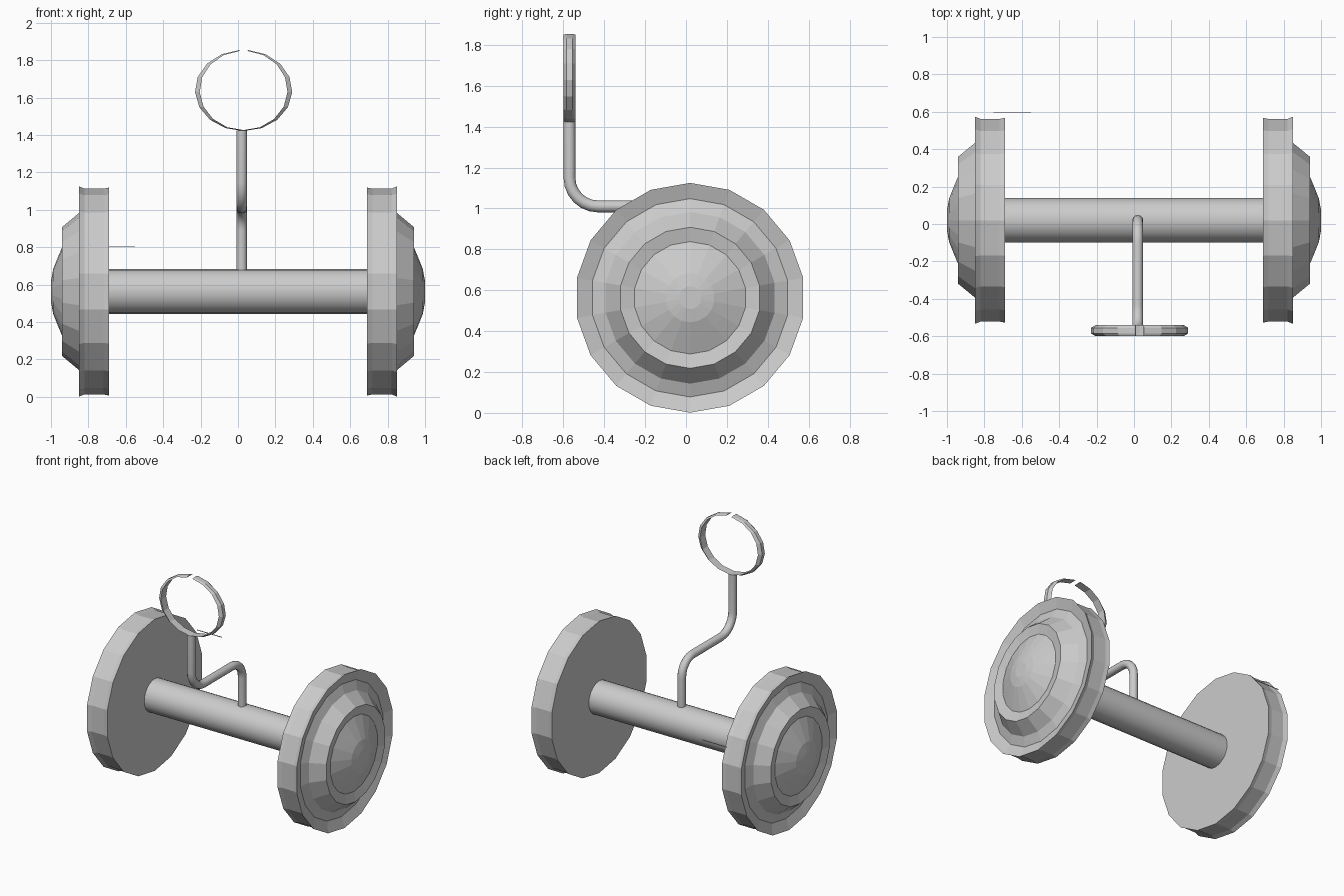
import bpy, bmesh
from math import sin, cos, pi, radians

if "Cube" in bpy.data.objects:
    bpy.data.objects.remove(bpy.data.objects["Cube"])

CY, CZ = 0.02, 0.563  # axle centre line


def add_object(name, bm):
    bmesh.ops.recalc_face_normals(bm, faces=bm.faces)
    me = bpy.data.meshes.new(name)
    bm.to_mesh(me)
    bm.free()
    ob = bpy.data.objects.new(name, me)
    bpy.context.collection.objects.link(ob)
    return ob


def lathe_x(name, profile, sides, side=1):
    """Revolve (x, radius) points about the axle line; ends are capped."""
    bm = bmesh.new()
    rings = []
    for x, r in profile:
        rings.append([bm.verts.new((side * x, CY + r * sin(2 * pi * i / sides),
                                    CZ + r * cos(2 * pi * i / sides)))
                      for i in range(sides)])
    for a, b in zip(rings, rings[1:]):
        for i in range(sides):
            j = (i + 1) % sides
            bm.faces.new((a[i], a[j], b[j], b[i]))
    bm.faces.new(rings[0])
    bm.faces.new(rings[-1])
    return add_object(name, bm)


# Wheels: flat inside, shallow tread, dished rim and domed hub outside
wheel = [(0.69, 0.556), (0.72, 0.55), (0.82, 0.55), (0.85, 0.562),
         (0.825, 0.485), (0.85, 0.42), (0.94, 0.345), (0.925, 0.275),
         (0.96, 0.19), (0.988, 0.12), (1.0, 0.055)]
lathe_x("wheel_right", wheel, 18, 1)
lathe_x("wheel_left", wheel, 18, -1)

# Axle
axle = lathe_x("axle", [(-0.7, 0.12), (0.7, 0.12)], 20)
for p in axle.data.polygons:
    p.use_smooth = len(p.vertices) == 4

# Bent stem: up from the axle, forward, then up to the ring
N = 6
path = [(CY, 0.66)]
R1, R2 = 0.12, 0.14
for i in range(N + 1):
    a = pi / 2 * i / N
    path.append((CY - R1 + R1 * cos(a), 1.01 - R1 + R1 * sin(a)))
for i in range(N + 1):
    a = pi / 2 * i / N
    path.append((-0.57 + R2 - R2 * sin(a), 1.01 + R2 - R2 * cos(a)))
path.append((-0.57, 1.425))
cu = bpy.data.curves.new("stem", 'CURVE')
cu.dimensions = '3D'
cu.bevel_depth = 0.029
cu.bevel_resolution = 4
cu.use_fill_caps = True
sp = cu.splines.new('POLY')
sp.points.add(len(path) - 1)
for p, (y, z) in zip(sp.points, path):
    p.co = (0.02, y, z, 1)
bpy.context.collection.objects.link(bpy.data.objects.new("stem", cu))

# Open ring handle: flat band, thick at the sides, thin at top and bottom
bm = bmesh.new()
sections = []
STEPS = 16
for i in range(STEPS + 1):
    a = radians(5 + 350 * i / STEPS)
    sections.append([bm.verts.new((0.03 + rx * sin(a), y, 1.638 + rz * cos(a)))
                     for rx, rz, y in ((0.26, 0.217, -0.585), (0.26, 0.217, -0.555),
                                       (0.235, 0.212, -0.54), (0.235, 0.212, -0.6))])
for s, t in zip(sections, sections[1:]):
    for k in range(4):
        m = (k + 1) % 4
        bm.faces.new((s[k], s[m], t[m], t[k]))
bm.faces.new(sections[0])
bm.faces.new(sections[-1])
add_object("ring_handle", bm)

# Thin loose sliver behind the left wheel
bm = bmesh.new()
bmesh.ops.create_cube(bm, size=1)
for v in bm.verts:
    v.co = (-0.65 + v.co.x * 0.2, 0.598 + v.co.y * 0.004, 0.803 + v.co.z * 0.004)
add_object("loose_sliver", bm)
